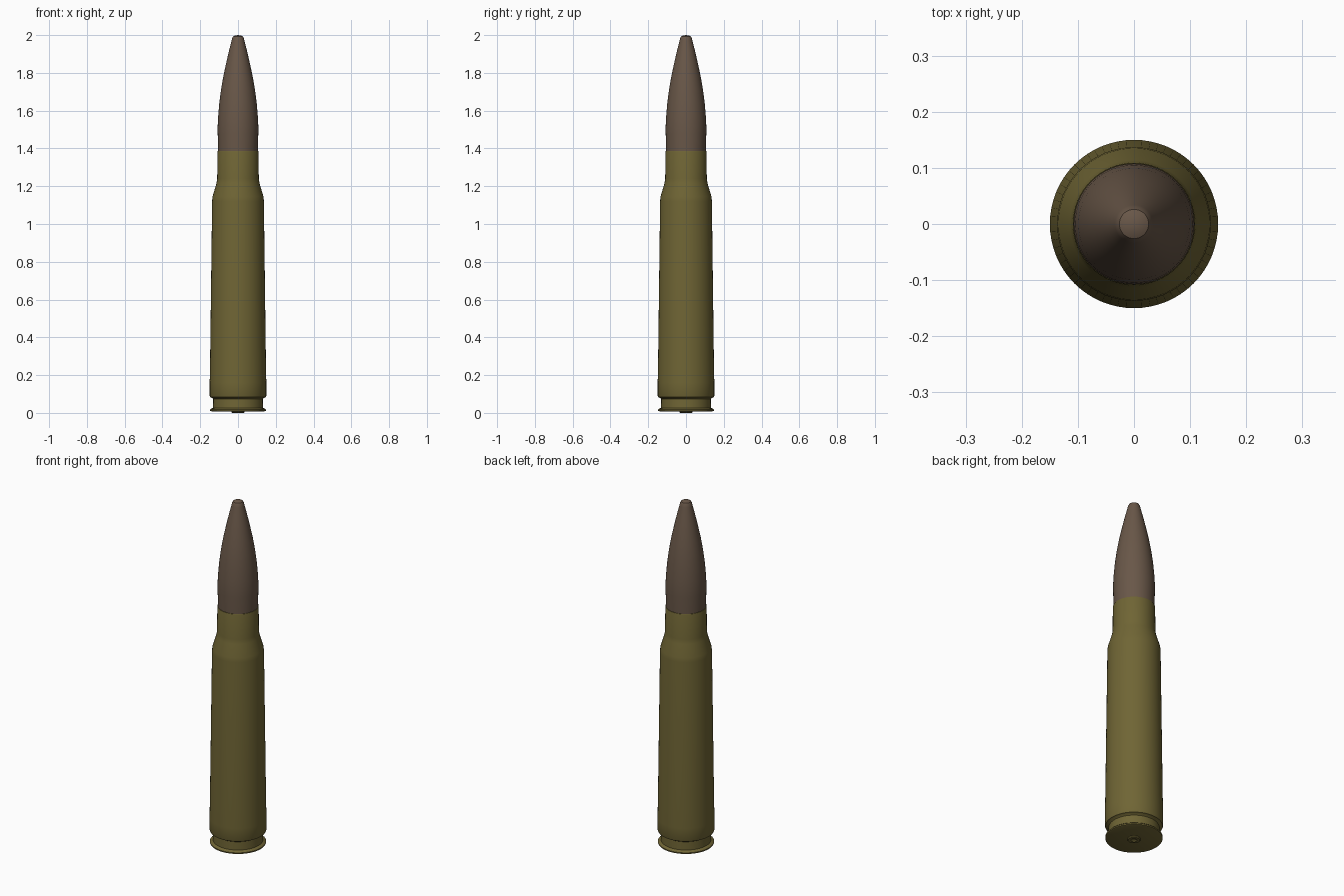
import bpy, bmesh, math

if "Cube" in bpy.data.objects:
    bpy.data.objects.remove(bpy.data.objects["Cube"])

SEGMENTS = 64


def material(name, color):
    mat = bpy.data.materials.new(name)
    mat.diffuse_color = color
    mat.use_nodes = True
    mat.node_tree.nodes["Principled BSDF"].inputs["Base Color"].default_value = mat.diffuse_color
    return mat


def lathe(name, profile, mat):
    """Spin a (radius, z) profile around z; radius 0 points become poles."""
    bm = bmesh.new()
    verts = [bm.verts.new((r, 0, z)) for r, z in profile]
    edges = [bm.edges.new(pair) for pair in zip(verts, verts[1:])]
    bmesh.ops.spin(bm, geom=verts + edges, cent=(0, 0, 0), axis=(0, 0, 1),
                   angle=math.tau, steps=SEGMENTS, use_merge=True)
    bmesh.ops.remove_doubles(bm, verts=bm.verts, dist=1e-5)
    bmesh.ops.recalc_face_normals(bm, faces=bm.faces)
    mesh = bpy.data.meshes.new(name)
    bm.to_mesh(mesh)
    bm.free()
    mesh.materials.append(mat)
    obj = bpy.data.objects.new(name, mesh)
    bpy.context.collection.objects.link(obj)
    bpy.ops.object.select_all(action='DESELECT')
    obj.select_set(True)
    bpy.context.view_layer.objects.active = obj
    bpy.ops.object.shade_smooth_by_angle(angle=math.radians(30))
    return obj


brass = material("brass", (0.16, 0.13, 0.035, 1))
copper = material("copper", (0.14, 0.095, 0.065, 1))

# Case: base, rim, extractor groove, tapered body, shoulder, neck and mouth
lathe("case", [
    (0, 0.008), (0.14, 0.008), (0.147, 0.011), (0.148, 0.018), (0.144, 0.022),
    (0.132, 0.027), (0.131, 0.074), (0.137, 0.079), (0.147, 0.083),
    (0.15, 0.09), (0.15, 0.16), (0.148, 0.25), (0.137, 1.12), (0.135, 1.145),
    (0.114, 1.215), (0.11, 1.24), (0.109, 1.383), (0.108, 1.386),
    (0.105, 1.386), (0.105, 1.33),
], brass)

# Primer: small raised disc with a dimple in the base
lathe("primer", [
    (0, 0.006), (0.01, 0.005), (0.016, 0.0), (0.03, 0.0), (0.034, 0.004),
    (0.034, 0.012),
], brass)

# Bullet: slightly waisted shank, ogive and rounded tip
lathe("bullet", [
    (0, 1.33), (0.104, 1.33), (0.1055, 1.4), (0.1075, 1.48), (0.1075, 1.52),
    (0.105, 1.57), (0.099, 1.64), (0.09, 1.71), (0.078, 1.78), (0.063, 1.85),
    (0.047, 1.92), (0.034, 1.97), (0.031, 1.984), (0.026, 1.993),
    (0.016, 1.998), (0, 2.0),
], copper)
